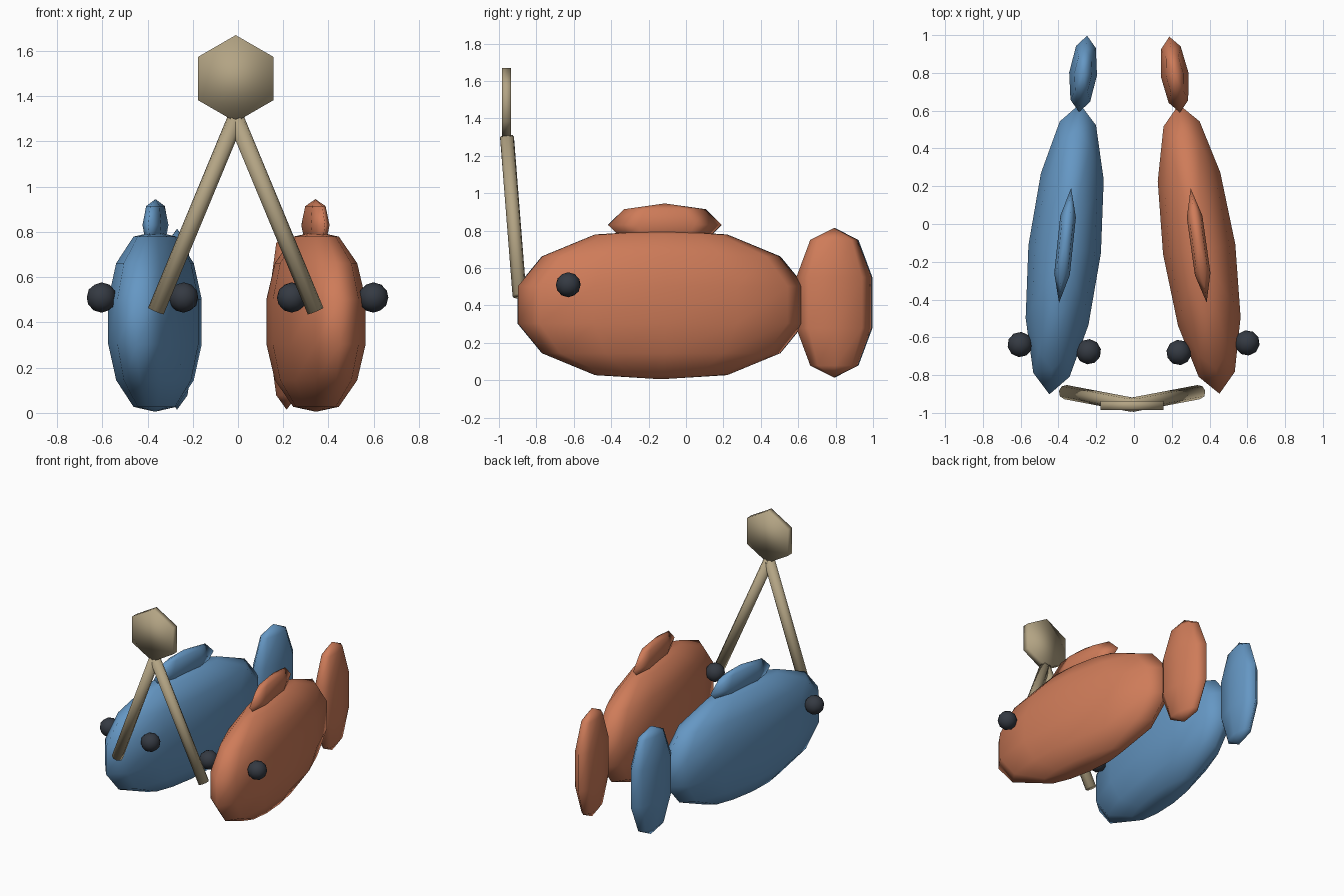
import bpy, bmesh
from math import sin, cos, tau, radians
from mathutils import Vector, Matrix

if "Cube" in bpy.data.objects:
    bpy.data.objects.remove(bpy.data.objects["Cube"])


def material(name, color):
    m = bpy.data.materials.new(name)
    m.diffuse_color = (*color, 1)
    m.use_nodes = True
    m.node_tree.nodes["Principled BSDF"].inputs["Base Color"].default_value = m.diffuse_color
    return m


ORANGE = material("orange", (0.62, 0.20, 0.10))
BLUE = material("blue", (0.13, 0.31, 0.55))
TAN = material("tan", (0.45, 0.37, 0.23))
DARK = material("dark", (0.035, 0.042, 0.055))


def finish(name, bm, mat, matrix=Matrix()):
    bm.transform(matrix)
    bmesh.ops.recalc_face_normals(bm, faces=bm.faces[:])
    for f in bm.faces:
        f.smooth = True
    me = bpy.data.meshes.new(name)
    bm.to_mesh(me)
    bm.free()
    me.materials.append(mat)
    ob = bpy.data.objects.new(name, me)
    bpy.context.collection.objects.link(ob)
    return ob


def blob(name, upper, segs, size, center, mat, matrix):
    """Closed oval: upper-half profile (radius, height), mirrored below."""
    lower = [(r, -z) for r, z in reversed(upper) if z > 0]
    bm = bmesh.new()
    rings = []
    for r, z in upper + lower:
        rings.append([bm.verts.new((r * sin(tau * i / segs), r * cos(tau * i / segs), z))
                      for i in range(segs)])
    top, bottom = bm.verts.new((0, 0, 1)), bm.verts.new((0, 0, -1))
    for i in range(segs):
        j = (i + 1) % segs
        bm.faces.new((top, rings[0][i], rings[0][j]))
        bm.faces.new((bottom, rings[-1][j], rings[-1][i]))
        for a, b in zip(rings, rings[1:]):
            bm.faces.new((a[i], b[i], b[j], a[j]))
    local = Matrix.Translation(center) @ Matrix.Diagonal((*size, 1))
    return finish(name, bm, mat, matrix @ local)


def rod(name, a, b, radius, sides, mat):
    a, b = Vector(a), Vector(b)
    bm = bmesh.new()
    bmesh.ops.create_cone(bm, cap_ends=True, segments=sides, radius1=radius,
                          radius2=radius, depth=(b - a).length)
    rot = (b - a).to_track_quat('Z', 'Y').to_matrix().to_4x4()
    return finish(name, bm, mat, Matrix.Translation((a + b) / 2) @ rot)


def fish(prefix, x, yaw, mat):
    m = Matrix.Translation((x, -0.133, 0)) @ Matrix.Rotation(radians(yaw), 4, 'Z')
    # body, tail and back fin
    blob(prefix + "_body", [(0.46, 0.945), (0.83, 0.65), (1, 0.25)], 12,
         (0.193, 0.773, 0.398), (0, 0, 0.403), mat, m)
    blob(prefix + "_tail", [(0.63, 0.84), (1, 0.34)], 8,
         (0.074, 0.203, 0.4), (0, 0.933, 0.414), mat, m)
    blob(prefix + "_back_fin", [(0.72, 0.73), (1, 0)], 6,
         (0.048, 0.306, 0.115), (0, 0.02, 0.83), mat, m)
    # eyes
    for side, s in (("left", -1), ("right", 1)):
        bm = bmesh.new()
        bmesh.ops.create_icosphere(bm, subdivisions=2, radius=0.067)
        finish(f"{prefix}_{side}_eye", bm, DARK,
               m @ Matrix.Translation((s * 0.182, -0.527, 0.51)))


fish("orange_fish", 0.345, 8, ORANGE)
fish("blue_fish", -0.367, -6, BLUE)

# two cords meeting under the hexagonal disc
TOP = (-0.01, -0.957, 1.30)
rod("right_cord", (0.343, -0.89, 0.45), TOP, 0.038, 8, TAN)
rod("left_cord", (-0.363, -0.89, 0.45), TOP, 0.038, 8, TAN)

bm = bmesh.new()
bmesh.ops.create_cone(bm, cap_ends=True, segments=6, radius1=0.192, radius2=0.192, depth=0.048)
finish("hexagon_disc", bm, TAN,
       Matrix.Translation((-0.01, -0.96, 1.478)) @ Matrix.Rotation(radians(90), 4, 'X'))
